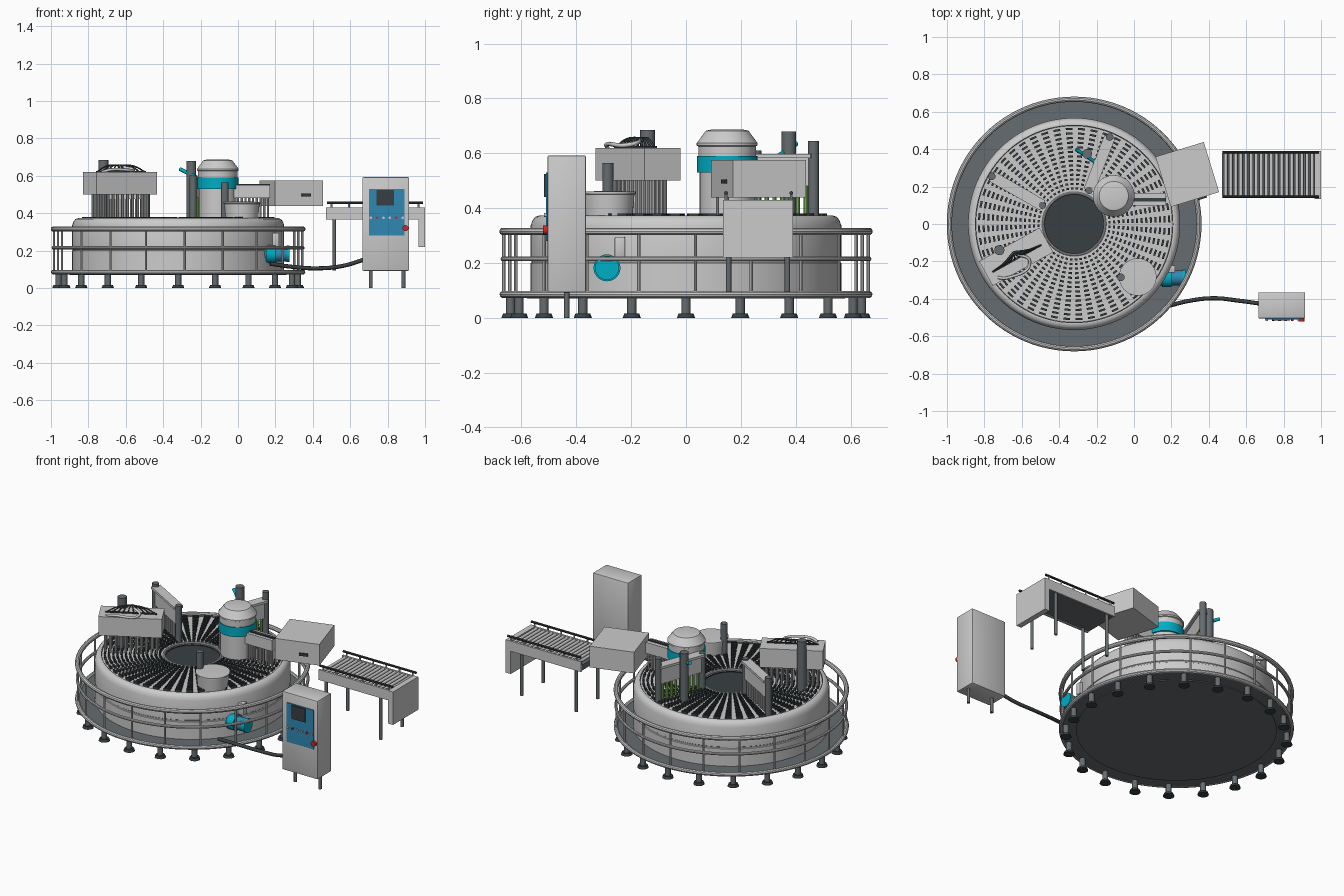
import bpy, bmesh, math
from mathutils import Vector, Matrix

if "Cube" in bpy.data.objects:
    bpy.data.objects.remove(bpy.data.objects["Cube"])

CX = -0.32  # turntable centre on x


def mat(name, r, g, b):
    m = bpy.data.materials.new(name)
    m.diffuse_color = (r, g, b, 1)
    m.use_nodes = True
    m.node_tree.nodes["Principled BSDF"].inputs["Base Color"].default_value = m.diffuse_color
    return m


DARK = mat("dark", 0.04, 0.05, 0.055)
STEEL = mat("steel", 0.13, 0.15, 0.16)
CYAN = mat("cyan", 0.0, 0.42, 0.55)
BLUE = mat("blue", 0.03, 0.25, 0.45)
RED = mat("red", 0.6, 0.02, 0.02)
GREEN = mat("green", 0.3, 0.7, 0.12)


def done(bm, name, m=None):
    me = bpy.data.meshes.new(name)
    bmesh.ops.recalc_face_normals(bm, faces=bm.faces)
    bm.to_mesh(me)
    bm.free()
    for p in me.polygons:
        p.use_smooth = True
    me.set_sharp_from_angle(angle=math.radians(35))
    if m:
        me.materials.append(m)
    ob = bpy.data.objects.new(name, me)
    bpy.context.collection.objects.link(ob)
    return ob


def add_box(bm, c, s, rot=0):
    M = Matrix.Translation(c) @ Matrix.Rotation(rot, 4, 'Z') @ Matrix.Diagonal((*s, 1))
    bmesh.ops.create_cube(bm, size=1, matrix=M)


def add_cyl(bm, p, q, r, r2=None, seg=16):
    p, q = Vector(p), Vector(q)
    d = q - p
    M = Matrix.Translation((p + q) / 2) @ d.to_track_quat('Z', 'Y').to_matrix().to_4x4()
    bmesh.ops.create_cone(bm, cap_ends=True, segments=seg, radius1=r,
                          radius2=r if r2 is None else r2, depth=d.length, matrix=M)


def box(name, lo, hi, m=None, bevel=0):
    bm = bmesh.new()
    add_box(bm, [(a + b) / 2 for a, b in zip(lo, hi)], [b - a for a, b in zip(lo, hi)])
    if bevel:
        bmesh.ops.bevel(bm, geom=bm.edges[:], offset=bevel, segments=2, affect='EDGES', profile=0.5)
    return done(bm, name, m)


def rbox(name, c, s, rot, m=None):
    bm = bmesh.new()
    add_box(bm, c, s, rot)
    return done(bm, name, m)


def cyl(name, p, q, r, m=None, seg=24):
    bm = bmesh.new()
    add_cyl(bm, p, q, r, seg=seg)
    return done(bm, name, m)


def lathe(name, prof, x, y, m=None, seg=96):
    bm = bmesh.new()
    vs = [bm.verts.new((r, 0, z)) for r, z in prof]
    es = [bm.edges.new(e) for e in zip(vs, vs[1:])]
    bmesh.ops.spin(bm, geom=vs + es, cent=(0, 0, 0), axis=(0, 0, 1), angle=2 * math.pi, steps=seg)
    bmesh.ops.remove_doubles(bm, verts=bm.verts, dist=1e-5)
    bmesh.ops.translate(bm, verts=bm.verts, vec=(x, y, 0))
    return done(bm, name, m)


def ring(name, R, r, z, m=None):
    pts = [(R + r * math.cos(a * math.pi / 5), z + r * math.sin(a * math.pi / 5)) for a in range(11)]
    return lathe(name, pts, CX, 0, m)


def tube(name, pts, r, m=None):
    cu = bpy.data.curves.new(name, 'CURVE')
    cu.dimensions, cu.bevel_depth, cu.bevel_resolution = '3D', r, 2
    cu.use_fill_caps = True
    s = cu.splines.new('BEZIER')
    s.bezier_points.add(len(pts) - 1)
    for b, p in zip(s.bezier_points, pts):
        b.co = p
        b.handle_left_type = b.handle_right_type = 'AUTO'
    if m:
        cu.materials.append(m)
    ob = bpy.data.objects.new(name, cu)
    bpy.context.collection.objects.link(ob)


def polar(R, deg, z):
    a = math.radians(deg)
    return Vector((CX + R * math.cos(a), R * math.sin(a), z))


# base deck, underside and drum
lathe("base_deck", [(0.55, 0.075), (0.67, 0.075), (0.67, 0.09), (0.55, 0.09)], CX, 0, STEEL)
lathe("base_plate", [(0, 0.07), (0.58, 0.07), (0.58, 0.085), (0, 0.085)], CX, 0, STEEL)
lathe("drum", [(0.567, 0.085), (0.567, 0.2), (0.563, 0.203), (0.563, 0.21), (0.567, 0.213), (0.567, 0.335),
               (0.56, 0.355), (0.55, 0.368), (0.535, 0.373), (0.53, 0.373), (0.53, 0.366), (0.17, 0.366),
               (0.165, 0.35), (0, 0.35)], CX, 0)
lathe("centre_well", [(0, 0.353), (0.158, 0.353), (0.158, 0.36)], CX, 0, DARK)
ring("centre_rim", 0.165, 0.007, 0.367)
ring("table_seam", 0.528, 0.003, 0.369, STEEL)

# mould slots in rings around the table
bm = bmesh.new()
for i in range(14):
    R = 0.19 + i * 0.0245
    for k in range(48):
        a = k * 7.5 + 3
        add_box(bm, polar(R, a, 0.371), (0.011, R * 0.072, 0.018), math.radians(a))
done(bm, "mould_slots", DARK)

# guard rails
for nm, r, z in (("lower_rail", 0.013, 0.085), ("middle_rail", 0.009, 0.215), ("upper_rail", 0.014, 0.315)):
    ring(nm, 0.667, r, z)
bm = bmesh.new()
for k in range(20):
    add_cyl(bm, polar(0.665, k * 18 + 3, 0.085), polar(0.665, k * 18 + 3, 0.315), 0.006, seg=8)
done(bm, "rail_posts")

# feet
bm, bm2 = bmesh.new(), bmesh.new()
for k in range(20):
    add_cyl(bm, polar(0.64, k * 18, 0.012), polar(0.64, k * 18, 0.078), 0.017)
    add_cyl(bm2, polar(0.64, k * 18, 0), polar(0.64, k * 18, 0.016), 0.033, 0.027)
done(bm, "leg_posts", STEEL)
done(bm2, "foot_pads", DARK)


# filling head on the left, aligned radially
A = math.radians(29)
FC = Vector((-0.63, -0.175, 0))
U, V = Vector((math.cos(A), math.sin(A), 0)), Vector((-math.sin(A), math.cos(A), 0))
Z = Vector((0, 0, 1))
rbox("filler_box", FC + Z * 0.56, (0.37, 0.15, 0.12), A)
rbox("filler_slot", FC + Z * 0.622 + V * -0.01, (0.3, 0.012, 0.008), A, DARK)
cyl("filler_post", (-0.72, -0.14, 0.37), (-0.72, -0.14, 0.685), 0.027, STEEL)
bm = bmesh.new()
for i in range(11):
    for v in (-0.03, 0.03):
        p = FC + U * (-0.15 + 0.03 * i) + V * v
        add_cyl(bm, p + Z * 0.375, p + Z * 0.5, 0.007, seg=10)
done(bm, "filler_nozzles")
for i in range(10):
    u = -0.15 + i * 0.033
    tube("filler_hose", [FC + V * 0.03 + Z * 0.655, FC + U * u * 0.55 + Z * 0.652,
                         FC + U * u - V * 0.01 + Z * 0.62], 0.004, DARK)
tube("filler_pipe", [FC + U * -0.14 - V * 0.05 + Z * 0.62, FC + U * -0.1 - V * 0.075 + Z * 0.632,
                     FC + U * 0.05 - V * 0.06 + Z * 0.632, FC + V * 0.02 + Z * 0.65], 0.008)


# radial comb arms
def arm(name, p, q, zp, zq, zt, m=None):
    p, q = Vector((*p, 0)), Vector((*q, 0))
    d, c = q - p, (p + q) / 2
    rot = math.atan2(d.y, d.x)
    cyl(name + "_outer_post", p + Z * 0.366, p + Z * zp, 0.02, STEEL)
    cyl(name + "_inner_post", q + Z * 0.366, q + Z * zq, 0.019, STEEL)
    rbox(name + "_beam", c + Z * (zt - 0.055), (d.length, 0.025, 0.11), rot)
    rbox(name + "_cap", c + Z * zt, (d.length, 0.06, 0.015), rot)
    bm = bmesh.new()
    for i in range(1, 10):
        b = p + d * i / 10
        add_cyl(bm, b + Z * 0.375, b + Z * (zt - 0.1), 0.008, seg=10)
    done(bm, name + "_tubes", m)


arm("left_arm", (-0.76, 0.255), (-0.49, 0.1), 0.61, 0.6, 0.585)
arm("rear_arm", (-0.13, 0.465), (-0.24, 0.18), 0.645, 0.6, 0.59, GREEN)
cyl("rear_column", (-0.25, 0.375, 0.366), (-0.25, 0.375, 0.68), 0.026, STEEL)
cyl("rear_lever", (-0.31, 0.4, 0.635), (-0.19, 0.32, 0.575), 0.01, CYAN)

# mixing vessel
MX, MY = -0.108, 0.15
lathe("vessel_body", [(0, 0.38), (0.1, 0.38), (0.1, 0.54), (0, 0.54)], MX, MY, None, 48)
lathe("vessel_band", [(0, 0.53), (0.11, 0.53), (0.11, 0.59), (0, 0.59)], MX, MY, CYAN, 48)
lathe("vessel_lid", [(0, 0.59), (0.105, 0.59), (0.105, 0.625), (0.111, 0.628), (0.111, 0.637), (0.078, 0.682),
                     (0.06, 0.686), (0, 0.686)], MX, MY, None, 48)

# take-off bridge and discharge box
box("takeoff_beam", (-0.03, 0.1, 0.48), (0.17, 0.165, 0.55))
box("takeoff_rail", (-0.02, 0.12, 0.55), (0.17, 0.14, 0.557), DARK)
bm = bmesh.new()
for i in range(10):
    for y in (0.115, 0.15):
        add_cyl(bm, (-0.02 + i * 0.02, y, 0.375), (-0.02 + i * 0.02, y, 0.49), 0.006, seg=10)
done(bm, "takeoff_grippers")
B = math.radians(17)
OC = Vector((0.285, 0.265, 0.507))
rbox("discharge_box", OC, (0.27, 0.28, 0.135), B)
n = Vector((math.sin(B), -math.cos(B), 0))
t = Vector((math.cos(B), math.sin(B), 0))
rbox("discharge_handle", OC + n * 0.143 + t * 0.04 - Z * 0.01, (0.05, 0.012, 0.016), B, DARK)

# roller conveyor
box("conveyor_bed", (0.47, 0.15, 0.37), (0.99, 0.38, 0.405), STEEL)
for y in (0.14, 0.378):
    box("conveyor_side", (0.47, y, 0.365), (0.995, y + 0.012, 0.43))
    cyl("conveyor_guide", (0.475, y + 0.006, 0.455), (0.99, y + 0.006, 0.455), 0.007, DARK, 10)
bm, bm2 = bmesh.new(), bmesh.new()
for i in range(19):
    x = 0.49 + i * 0.0272
    add_cyl(bm, (x, 0.15, 0.42), (x, 0.38, 0.42), 0.0095, seg=12)
for i in range(6):
    for y in (0.146, 0.384):
        add_cyl(bm2, (0.5 + i * 0.093, y, 0.42), (0.5 + i * 0.093, y, 0.455), 0.005, seg=8)
done(bm, "conveyor_rollers")
done(bm2, "guide_brackets")
box("conveyor_end_panel", (0.965, 0.135, 0.22), (1.0, 0.39, 0.43))
for x in (0.515, 0.9):
    for y in (0.155, 0.37):
        cyl("conveyor_leg", (x, y, 0.094), (x, y, 0.38), 0.01, STEEL, 12)

# control cabinet
box("cabinet", (0.665, -0.505, 0.092), (0.915, -0.365, 0.592), None, 0.006)
for x in (0.71, 0.885):
    cyl("cabinet_leg", (x, -0.435, 0), (x, -0.435, 0.1), 0.01, STEEL, 12)
box("cabinet_panel", (0.7, -0.51, 0.28), (0.89, -0.5, 0.53), BLUE)
box("cabinet_screen", (0.74, -0.517, 0.44), (0.835, -0.505, 0.525), DARK)
for i in range(6):
    x = 0.71 + i * 0.034
    cyl("cabinet_button", (x, -0.518, 0.375), (x, -0.508, 0.375), 0.007, RED if i % 3 == 1 else None, 12)
cyl("stop_button", (0.895, -0.522, 0.32), (0.895, -0.503, 0.32), 0.016, RED)
tube("power_cable", [(0.67, -0.425, 0.15), (0.56, -0.41, 0.118), (0.43, -0.397, 0.105),
                     (0.3, -0.41, 0.112), (0.17, -0.442, 0.13)], 0.011, DARK)

# drive motor and side junction box
cyl("drive_motor", (0.13, -0.288, 0.182), (0.265, -0.288, 0.182), 0.04, BLUE, 32)
cyl("motor_flange", (0.15, -0.288, 0.182), (0.2, -0.288, 0.182), 0.049, CYAN, 32)
cyl("motor_cap", (0.258, -0.288, 0.182), (0.275, -0.288, 0.182), 0.044, CYAN, 32)
box("junction_box", (0.17, -0.26, 0.22), (0.22, -0.222, 0.295), None, 0.004)

# round hopper with its column
lathe("hopper", [(0, 0.37), (0.088, 0.37), (0.095, 0.45), (0.1, 0.452), (0.1, 0.46), (0, 0.463)],
      0.02, -0.283, None, 48)
cyl("hopper_column", (-0.07, -0.285, 0.366), (-0.07, -0.285, 0.565), 0.02, STEEL)
